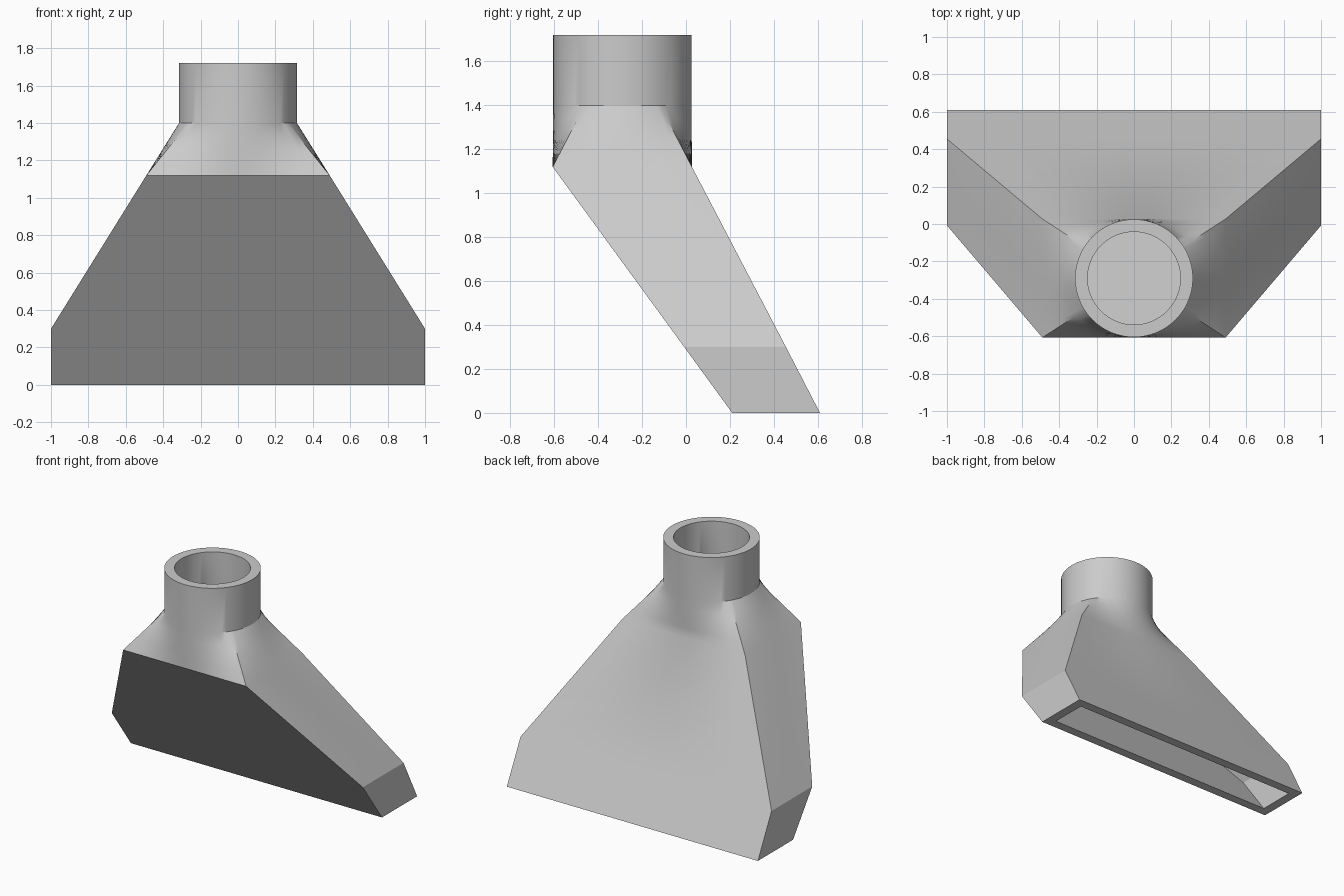
import bpy, bmesh, math

if "Cube" in bpy.data.objects:
    bpy.data.objects.remove(bpy.data.objects["Cube"])

grey = bpy.data.materials.new("plain grey")
grey.diffuse_color = (0.6, 0.6, 0.6, 1)
grey.use_nodes = True
grey.node_tree.nodes["Principled BSDF"].inputs["Base Color"].default_value = grey.diffuse_color

CY, R, WALL = -0.29, 0.315, 0.067      # neck centre, neck radius, wall thickness
HX, HY = 0.49, 0.317                   # half size of the shoulder rectangle
PER_SIDE = 20

# Angles: every shoulder side gets the same number of steps, corners included
c = math.atan2(HY, HX)
stops = [-c, c, math.pi - c, math.pi + c, 2 * math.pi - c]
angles = [a + (b - a) * i / PER_SIDE
          for a, b in zip(stops, stops[1:]) for i in range(PER_SIDE)]


def circle(z, r):
    return [(r * math.cos(a), CY + r * math.sin(a), z) for a in angles]


def rectangle(z, hx, y0, y1):
    """Rectangle whose points lie on the same rays as the circle's points."""
    pts = []
    for a in angles:
        u, v = math.cos(a) / HX, math.sin(a) / HY
        k = max(abs(u), abs(v))
        pts.append((hx * u / k, (y0 + y1) / 2 + (y1 - y0) / 2 * v / k, z))
    return pts


def skin(inset):
    """Rings from the floor slot up to the round mouth, moved inwards by inset."""
    w = inset
    foot = rectangle(0, 1 - w, 0.21 + w, 0.61 - w)
    bend = rectangle(0.3, 1 - w, -0.008 + w, 0.455 - w)
    shoulder = rectangle(1.12, HX - w, CY - HY + w, CY + HY - w)
    neck = circle(1.40, R - w)
    blend = [[tuple(p + (q - p) * t / 4 for p, q in zip(s, n))
              for s, n in zip(shoulder, neck)] for t in (1, 2, 3)]
    return [foot, bend, shoulder, *blend, neck, circle(1.72, R - w)]


# Hollow nozzle: up the outside, over the rim, down the inside, closed at the foot
bm = bmesh.new()
rings = [[bm.verts.new(p) for p in ring] for ring in skin(0) + skin(WALL)[::-1]]
n = len(angles)
for lo, hi in zip(rings, rings[1:] + rings[:1]):
    for i in range(n):
        j = (i + 1) % n
        bm.faces.new((lo[i], lo[j], hi[j], hi[i]))
bmesh.ops.recalc_face_normals(bm, faces=bm.faces)
mesh = bpy.data.meshes.new("nozzle")
bm.to_mesh(mesh)
bm.free()
mesh.materials.append(grey)
nozzle = bpy.data.objects.new("nozzle", mesh)
bpy.context.collection.objects.link(nozzle)
bpy.context.view_layer.objects.active = nozzle
nozzle.select_set(True)
bpy.ops.object.shade_smooth_by_angle(angle=math.radians(30))
